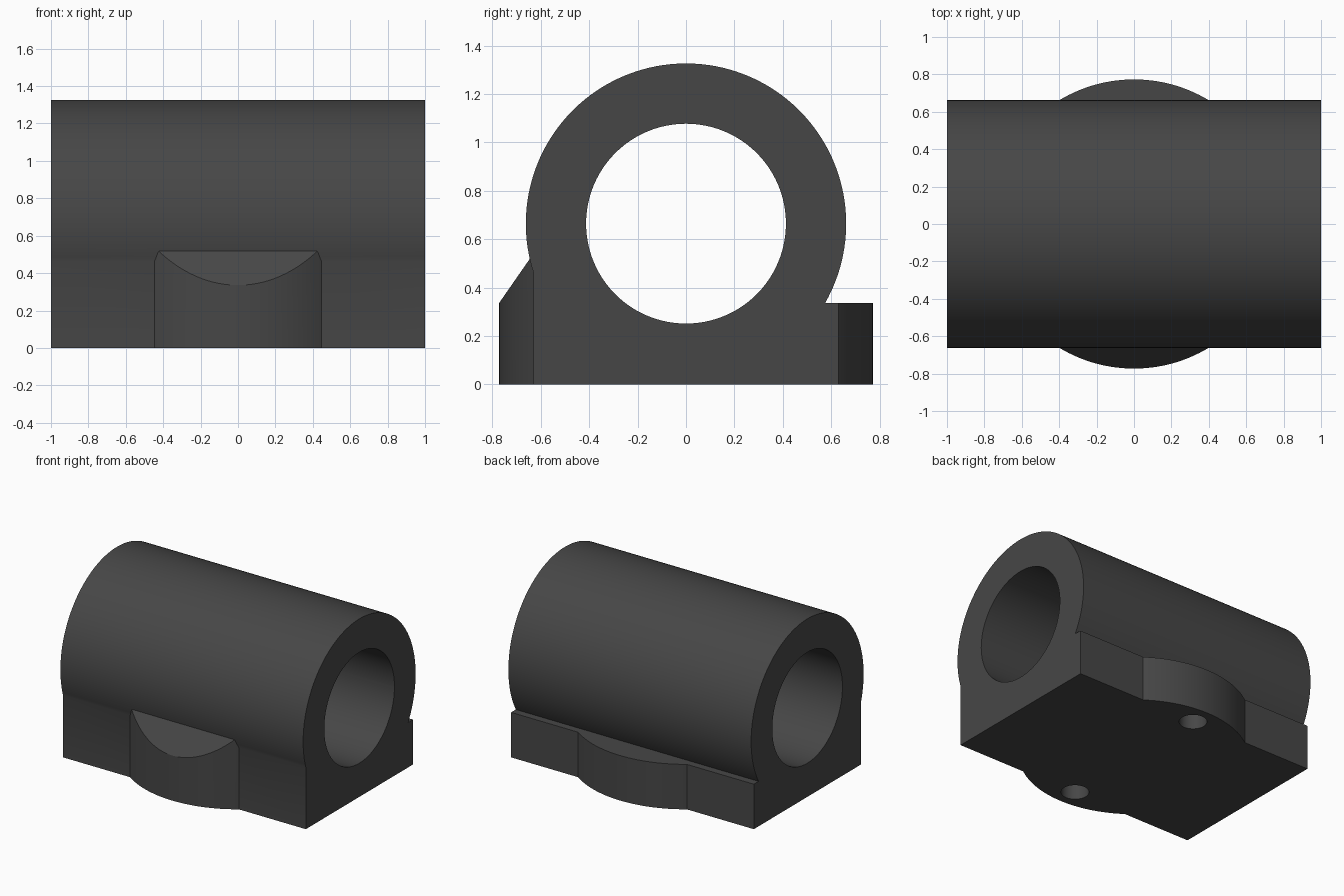
import bpy, bmesh, math

if "Cube" in bpy.data.objects:
    bpy.data.objects.remove(bpy.data.objects["Cube"])

R, BORE, AXIS_Z = 0.662, 0.413, 0.664   # housing tube
HALF, SHELF = 0.63, 0.335               # base half depth, flange height
DISC = 0.773                            # radius of the rounded flanges

grey = bpy.data.materials.new("dark grey")
grey.diffuse_color = (0.062, 0.062, 0.062, 1)
grey.use_nodes = True
grey.node_tree.nodes["Principled BSDF"].inputs["Base Color"].default_value = grey.diffuse_color


def prism(name, ring_a, ring_b):
    """Closed solid between two matching outlines."""
    bm = bmesh.new()
    a = [bm.verts.new(p) for p in ring_a]
    b = [bm.verts.new(p) for p in ring_b]
    bm.faces.new(a)
    bm.faces.new(b)
    for i in range(len(a)):
        j = (i + 1) % len(a)
        bm.faces.new((a[i], a[j], b[j], b[i]))
    bmesh.ops.recalc_face_normals(bm, faces=bm.faces)
    mesh = bpy.data.meshes.new(name)
    bm.to_mesh(mesh)
    bm.free()
    mesh.materials.append(grey)
    obj = bpy.data.objects.new(name, mesh)
    bpy.context.collection.objects.link(obj)
    return obj


def circle(radius, n):
    return [(radius * math.cos(2 * math.pi * i / n),
             radius * math.sin(2 * math.pi * i / n)) for i in range(n)]


def combine(target, tool, operation):
    """Apply a boolean and discard the tool."""
    tool.hide_render = True
    mod = target.modifiers.new("boolean", 'BOOLEAN')
    mod.operation, mod.solver, mod.object = operation, 'EXACT', tool
    bpy.context.view_layer.objects.active = target
    bpy.ops.object.modifier_apply(modifier=mod.name)
    bpy.data.objects.remove(tool)


# Housing: tube outline blending into the base, with a step at the back
start = math.atan2(-math.sqrt(R * R - HALF * HALF), -HALF) + 2 * math.pi
end = math.asin((SHELF - AXIS_Z) / R)
N = 96
profile = [(-HALF, 0)]
for i in range(N + 1):
    t = start + (end - start) * i / N
    profile.append((R * math.cos(t), AXIS_Z + R * math.sin(t)))
profile += [(HALF, SHELF), (HALF, 0)]
housing = prism("bearing_housing", [(-1, y, z) for y, z in profile],
                [(1, y, z) for y, z in profile])

# Rounded flanges: flat at the back, sloping up to the tube at the front
spread = math.acos(0.6 / DISC)
arc = [(DISC * math.sin(spread * (i / 16 - 1)),
        DISC * math.cos(spread * (i / 16 - 1))) for i in range(33)]
back = prism("back_flange", [(x, y, 0) for x, y in arc],
             [(x, y, SHELF) for x, y in arc])
front = prism("front_flange", [(x, -y, 0) for x, y in arc],
              [(x, -y, SHELF + 1.44 * (DISC - y)) for x, y in arc])
combine(housing, back, 'UNION')
combine(housing, front, 'UNION')

# Bore through the tube
ring = circle(BORE, 96)
bore = prism("bore_cutter", [(-1.1, y, AXIS_Z + z) for y, z in ring],
             [(1.1, y, AXIS_Z + z) for y, z in ring])
combine(housing, bore, 'DIFFERENCE')

# Blind mounting holes in the underside
for side in (-1, 1):
    ring = [(x, y + 0.62 * side) for x, y in circle(0.095, 32)]
    hole = prism("hole_cutter", [(x, y, -0.1) for x, y in ring],
                 [(x, y, 0.22) for x, y in ring])
    combine(housing, hole, 'DIFFERENCE')

# Smooth curves, crisp edges
bpy.ops.object.select_all(action='DESELECT')
housing.select_set(True)
bpy.context.view_layer.objects.active = housing
bpy.ops.object.shade_smooth_by_angle(angle=math.radians(20))
